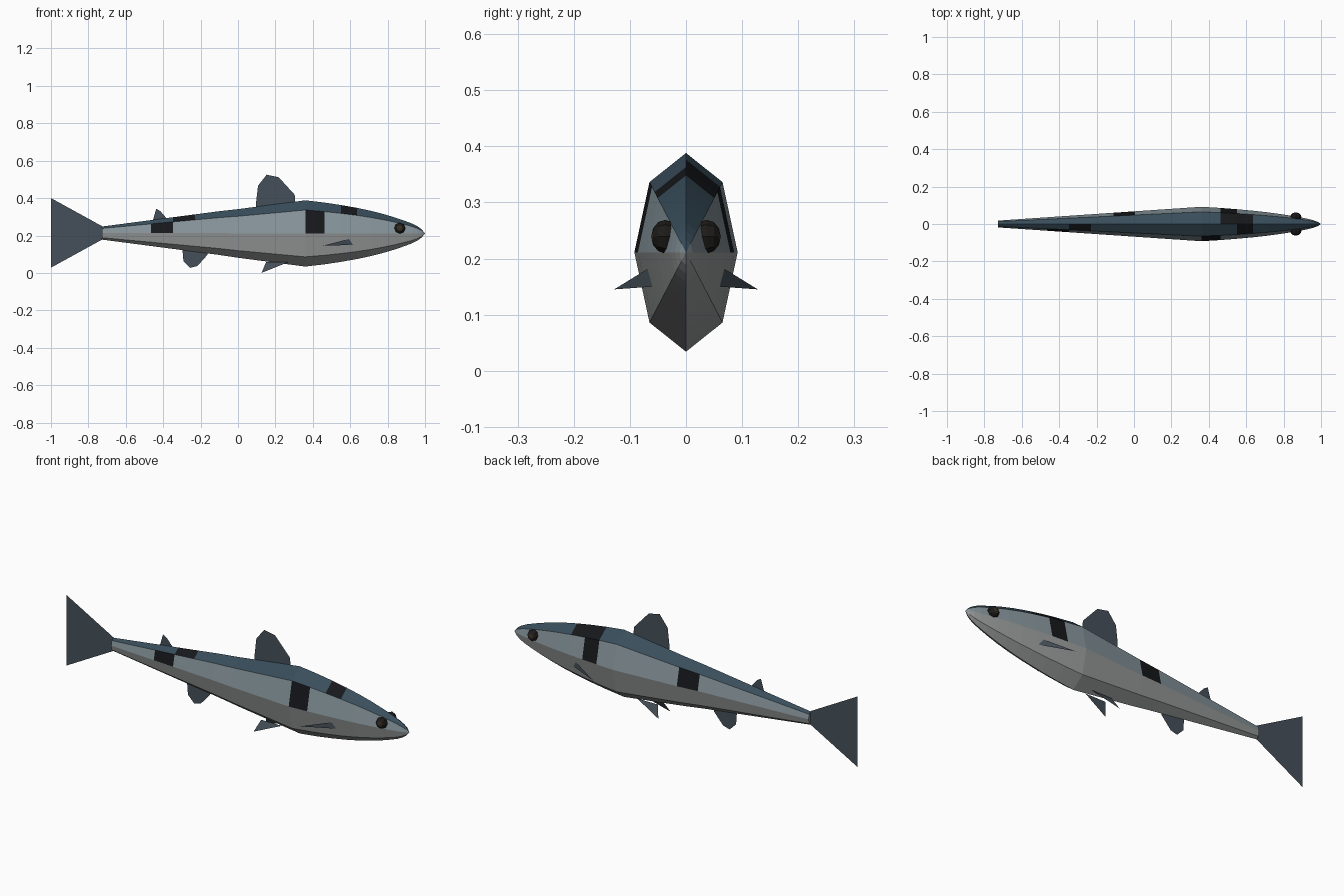
import bpy, bmesh
from math import cos, sin, pi

if "Cube" in bpy.data.objects:
    bpy.data.objects.remove(bpy.data.objects["Cube"])


def material(name, rgb):
    m = bpy.data.materials.new(name)
    m.diffuse_color = (*rgb, 1)
    m.use_nodes = True
    m.node_tree.nodes["Principled BSDF"].inputs["Base Color"].default_value = m.diffuse_color
    return m


BACK = material("back_blue", (0.04, 0.075, 0.105))
SIDE = material("side_grey", (0.24, 0.30, 0.33))
BELLY = material("belly_grey", (0.32, 0.33, 0.33))
SPOT = material("spot_black", (0.008, 0.009, 0.011))
FIN = material("fin_slate", (0.06, 0.08, 0.10))
EYE = material("eye_black", (0.012, 0.011, 0.010))
IRIS = material("iris_brown", (0.04, 0.03, 0.018))


def finish(bm, name, mats):
    me = bpy.data.meshes.new(name)
    bm.to_mesh(me)
    bm.free()
    for m in mats:
        me.materials.append(m)
    ob = bpy.data.objects.new(name, me)
    bpy.context.collection.objects.link(ob)
    return ob


def flat_fin(name, pts):
    bm = bmesh.new()
    bm.faces.new([bm.verts.new(p) for p in pts])
    bmesh.ops.triangulate(bm, faces=bm.faces[:])
    return finish(bm, name, [FIN])


# Body: eight-sided elliptical rings, straight taper behind, rounded taper to the nose
rear_x = [-0.727, -0.584, -0.466, -0.348, -0.23, -0.11, 0.006, 0.124, 0.242, 0.36]
rings = [(x, 0.035 + 0.142 * (x + 0.727) / 1.087) for x in rear_x]
rings += [(0.463, 0.165), (0.55, 0.152), (0.635, 0.137), (0.71, 0.121),
          (0.78, 0.103), (0.84, 0.085), (0.89, 0.068), (0.93, 0.053),
          (0.96, 0.038), (0.982, 0.022)]

# Black spots: (ring index, face index round the section); 0-3 is the +y upper to -y upper arc
spots = {(9, 3), (11, 2), (2, 3), (3, 2),
         (10, 1), (11, 1), (10, 0), (5, 0)}

bm = bmesh.new()
loops = []
for x, h in rings:
    zc = 0.213 - 0.002 * (x > 0)
    loops.append([bm.verts.new((x, 0.52 * h * cos(k * pi / 4), zc + h * sin(k * pi / 4)))
                  for k in range(8)])
for i in range(len(loops) - 1):
    a, b = loops[i], loops[i + 1]
    for k in range(8):
        n = (k + 1) % 8
        f = bm.faces.new((a[k], b[k], b[n], a[n]))
        f.material_index = (3 if (i, k) in spots else 0 if k in (1, 2)
                            else 1 if k in (0, 3) else 2)
tip = bm.verts.new((1.0, 0, 0.211))
for k in range(8):
    f = bm.faces.new((loops[-1][k], tip, loops[-1][(k + 1) % 8]))
    f.material_index = 0 if k in (1, 2) else 1 if k in (0, 3) else 2
bm.faces.new(loops[0]).material_index = 1
bmesh.ops.recalc_face_normals(bm, faces=bm.faces[:])
finish(bm, "body", [BACK, SIDE, BELLY, SPOT])

# Fins lying in the middle plane
middle_fins = {
    "tail_fin": [(-0.727, 0.25), (-1, 0.40), (-0.968, 0.213), (-1, 0.028), (-0.727, 0.178)],
    "dorsal_fin": [(0.097, 0.33), (0.097, 0.38), (0.107, 0.466), (0.153, 0.525), (0.217, 0.512),
                   (0.303, 0.418), (0.308, 0.36)],
    "adipose_fin": [(-0.458, 0.26), (-0.454, 0.285), (-0.437, 0.343), (-0.415, 0.33),
                    (-0.38, 0.29), (-0.38, 0.26)],
    "anal_fin": [(-0.298, 0.14), (-0.292, 0.064), (-0.255, 0.027), (-0.217, 0.037),
                 (-0.163, 0.097), (-0.155, 0.14)],
}
for name, pts in middle_fins.items():
    flat_fin(name, [(x, 0, z) for x, z in pts])

# Paired fins and eyes
for s, side in ((-1, "right"), (1, "left")):
    flat_fin("pectoral_fin_" + side,
             [(0.619, s * 0.058, 0.188), (0.619, s * 0.058, 0.15), (0.453, s * 0.128, 0.145)])
    flat_fin("pelvic_fin_" + side,
             [(0.27, s * 0.021, 0.058), (0.15, s * 0.021, 0.058), (0.126, s * 0.05, 0.0)])

    bm = bmesh.new()
    bmesh.ops.create_uvsphere(bm, u_segments=8, v_segments=6, radius=1)
    for f in bm.faces:
        f.material_index = int(f.calc_center_median().z > 0.75)
    for v in bm.verts:
        x, y, z = v.co
        v.co = (0.865 + 0.03 * x, s * (0.037 + 0.025 * z), 0.239 + 0.03 * y)
    bmesh.ops.recalc_face_normals(bm, faces=bm.faces[:])
    finish(bm, "eye_" + side, [EYE, IRIS])
